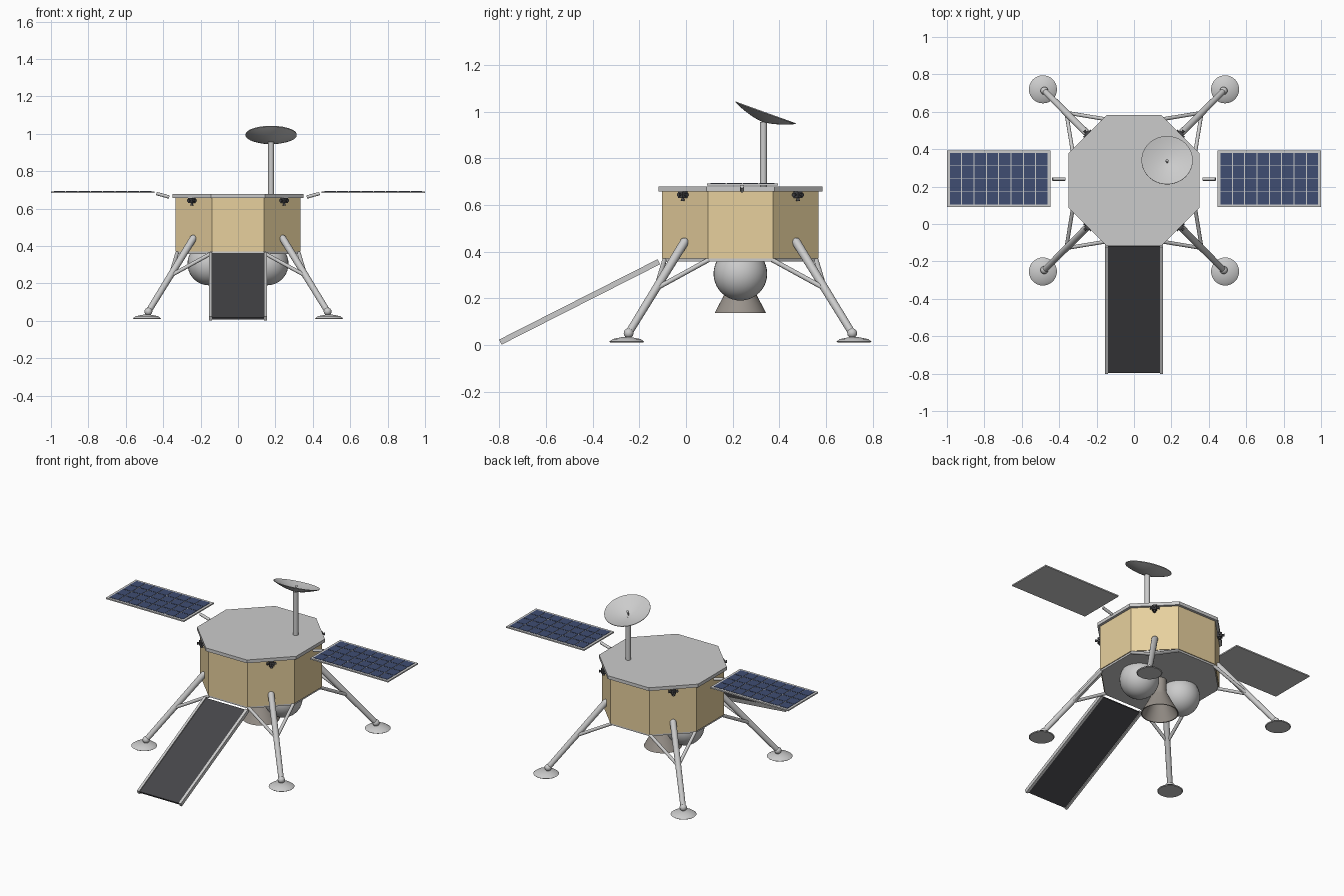
import bpy, bmesh, math
from mathutils import Vector, Matrix

if "Cube" in bpy.data.objects:
    bpy.data.objects.remove(bpy.data.objects["Cube"])

CY = 0.233                      # lander axis in y
CORNERS = [(sx, sy) for sx in (-1, 1) for sy in (-1, 1)]


def mat(name, rgb):
    m = bpy.data.materials.new(name)
    m.diffuse_color = (*rgb, 1)
    m.use_nodes = True
    m.node_tree.nodes["Principled BSDF"].inputs["Base Color"].default_value = m.diffuse_color
    return m


GOLD = mat("gold_foil", (0.80, 0.63, 0.34))
DARK = mat("dark", (0.06, 0.06, 0.065))
NAVY = mat("solar_blue", (0.05, 0.075, 0.17))
BELL = mat("bell_metal", (0.32, 0.29, 0.26))


def finish(name, bm, m=None, smooth=False):
    bmesh.ops.recalc_face_normals(bm, faces=bm.faces)
    me = bpy.data.meshes.new(name)
    bm.to_mesh(me)
    bm.free()
    ob = bpy.data.objects.new(name, me)
    bpy.context.collection.objects.link(ob)
    if m:
        me.materials.append(m)
    if smooth:
        bpy.ops.object.select_all(action='DESELECT')
        ob.select_set(True)
        bpy.context.view_layer.objects.active = ob
        bpy.ops.object.shade_smooth_by_angle(angle=math.radians(35))
    return ob


def add_rod(bm, a, b, r1, r2=None, seg=20):
    a, b = Vector(a), Vector(b)
    d = b - a
    mx = Matrix.Translation((a + b) / 2) @ d.to_track_quat('Z', 'Y').to_matrix().to_4x4()
    bmesh.ops.create_cone(bm, cap_ends=True, segments=seg, radius1=r1,
                          radius2=r1 if r2 is None else r2, depth=d.length, matrix=mx)


def add_ball(bm, c, r, u=20, v=12):
    bmesh.ops.create_uvsphere(bm, u_segments=u, v_segments=v, radius=r, matrix=Matrix.Translation(c))


def add_box(bm, c, size, rot=Matrix()):
    bmesh.ops.create_cube(bm, size=1, matrix=Matrix.Translation(c) @ rot @ Matrix.Diagonal((*size, 1)))


def octagon(name, apothem, z0, z1, m=None):
    bm = bmesh.new()
    mx = Matrix.Translation((0, CY, (z0 + z1) / 2)) @ Matrix.Rotation(math.pi / 8, 4, 'Z')
    r = apothem / math.cos(math.pi / 8)
    bmesh.ops.create_cone(bm, cap_ends=True, segments=8, radius1=r, radius2=r, depth=z1 - z0, matrix=mx)
    return finish(name, bm, m)


def lathe(name, profile, mx, m=None, seg=40):
    bm = bmesh.new()
    vs = [bm.verts.new((r, 0, z)) for r, z in profile]
    es = [bm.edges.new(p) for p in zip(vs, vs[1:])]
    bmesh.ops.spin(bm, geom=vs + es, cent=(0, 0, 0), axis=(0, 0, 1), angle=2 * math.pi, steps=seg)
    bmesh.ops.remove_doubles(bm, verts=bm.verts, dist=1e-5)
    bm.transform(mx)
    return finish(name, bm, m, True)


# Octagonal body with top and bottom decks
octagon("body", 0.335, 0.37, 0.66, GOLD)
octagon("top_deck", 0.351, 0.658, 0.679)
octagon("bottom_deck", 0.33, 0.358, 0.372)

# Propellant tanks
for sx in (-1, 1):
    bm = bmesh.new()
    add_ball(bm, (sx * 0.155, CY, 0.305), 0.115, 32, 20)
    finish("tank", bm, smooth=True)

# Engine bell, open at the bottom
lathe("engine_bell", [(0, 0.36), (0.04, 0.36), (0.04, 0.275), (0.055, 0.245), (0.074, 0.205), (0.094, 0.168),
                      (0.11, 0.137), (0.104, 0.137), (0.088, 0.168), (0.068, 0.205), (0.048, 0.245), (0, 0.27)],
      Matrix.Translation((0, CY, 0)), BELL)

# Landing legs, braces, ankles, foot pads and thrusters
for sx, sy in CORNERS:
    def P(x, y, z):
        return Vector((sx * x, CY + sy * y, z))
    bm = bmesh.new()
    top, ankle = P(0.24, 0.24, 0.44), P(0.479, 0.479, 0.05)
    add_rod(bm, top, ankle, 0.019, 0.016)
    add_ball(bm, top, 0.019)
    add_ball(bm, ankle, 0.021)
    finish("leg_strut", bm, smooth=True)

    bm = bmesh.new()
    knee = P(0.362, 0.362, 0.241)
    add_rod(bm, P(0.137, 0.325, 0.364), knee, 0.01, seg=12)
    add_rod(bm, P(0.325, 0.137, 0.364), knee, 0.01, seg=12)
    finish("leg_brace", bm, smooth=True)

    lathe("foot_pad", [(0, 0.01), (0.07, 0.01), (0.075, 0.014), (0.06, 0.025), (0.02, 0.033), (0, 0.034)],
          Matrix.Translation(P(0.487, 0.487, 0)), seg=32)

    bm = bmesh.new()
    c = P(0.247, 0.247, 0.643)
    out = Vector((sx, sy, 0)).normalized()
    side = Vector((-out.y, out.x, 0))
    add_box(bm, c, (0.028, 0.028, 0.028), Matrix.Rotation(math.pi / 4, 4, 'Z'))
    for d in (out, side, -side, Vector((0, 0, -1))):
        add_rod(bm, c + d * 0.01, c + d * 0.027, 0.004, 0.009, 12)
    finish("thruster", bm, DARK)

# Solar wings: frame, cells and boom
COLS, ROWS = 8, 4
X0, X1, HY, WY = 0.447, 1.0, 0.152, 0.242
for sx in (-1, 1):
    bm = bmesh.new()
    add_box(bm, (sx * (X0 + X1) / 2, WY, 0.688), (X1 - X0, 2 * HY, 0.008))
    finish("solar_panel", bm)
    bm = bmesh.new()
    cw, ch = (X1 - X0 - 0.026) / COLS, (2 * HY - 0.026) / ROWS
    for i in range(COLS):
        for j in range(ROWS):
            add_box(bm, (sx * (X0 + 0.013 + cw * (i + 0.5)), WY - HY + 0.013 + ch * (j + 0.5), 0.692),
                    (cw - 0.005, ch - 0.005, 0.004))
    finish("solar_cells", bm, NAVY)
    bm = bmesh.new()
    add_rod(bm, (sx * 0.368, WY - 0.002, 0.662), (sx * 0.436, WY - 0.002, 0.681), 0.009)
    finish("solar_boom", bm, smooth=True)

# Antenna mast and tilted dish
bm = bmesh.new()
add_rod(bm, (0.177, 0.332, 0.67), (0.177, 0.332, 0.956), 0.0155)
finish("antenna_mast", bm, smooth=True)
tilt = Matrix.Translation((0.177, 0.327, 0.956)) @ Matrix.Rotation(math.radians(-19.9), 4, 'X')
R, D, N = 0.137, 0.039, 8
under = [(R * i / N, D * (i / N) ** 1.6) for i in range(N + 1)]
lathe("antenna_dish", under + [(r, z + 0.004) for r, z in reversed(under)], tilt)
bm = bmesh.new()
add_rod(bm, (0, 0, 0), (0, 0, 0.03), 0.004, seg=10)
add_ball(bm, (0, 0, 0.032), 0.008, 12, 8)
bm.transform(tilt)
finish("antenna_feed", bm, smooth=True)

# Front ramp: dark deck between two rails
slope = Matrix.Rotation(math.atan2(0.35, 0.69), 4, 'X')
bm = bmesh.new()
add_box(bm, (0, -0.456, 0.184), (0.285, 0.756, 0.012), slope)
finish("ramp_deck", bm, DARK)
for sx in (-1, 1):
    bm = bmesh.new()
    add_box(bm, (sx * 0.148, -0.456, 0.184), (0.016, 0.762, 0.024), slope)
    finish("ramp_rail", bm)
